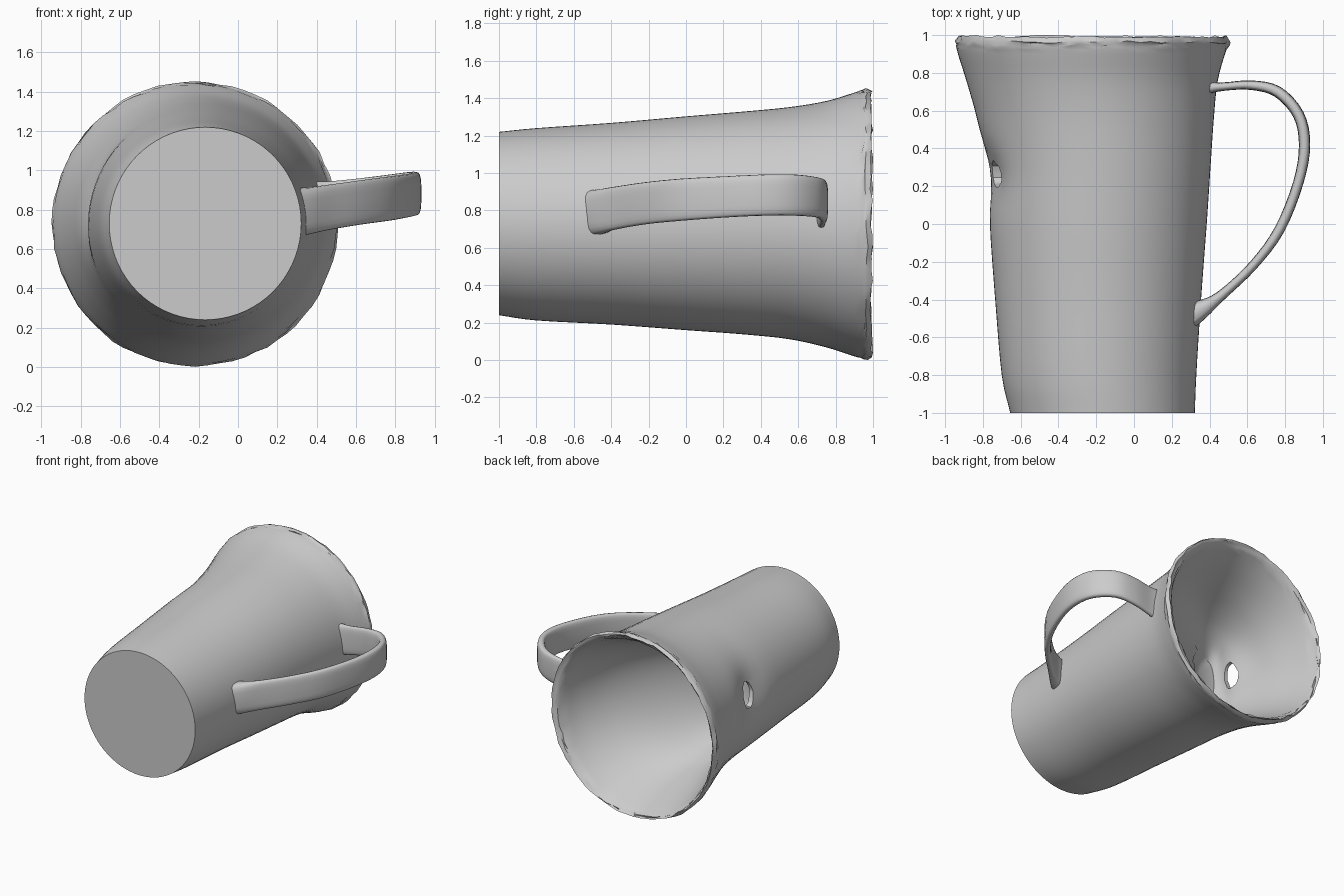
import bpy, bmesh, math, random
from mathutils import Vector

random.seed(4)
cube = bpy.data.objects.get("Cube")
if cube:
    bpy.data.objects.remove(cube, do_unlink=True)

clay = bpy.data.materials.new("grey clay")
clay.use_nodes = True
GREY = (0.6, 0.6, 0.6, 1.0)
clay.diffuse_color = GREY
clay.node_tree.nodes["Principled BSDF"].inputs["Base Color"].default_value = GREY


def spline(rows, steps):
    """Smoothly resample rows of numbers (Catmull-Rom)."""
    pts = [Vector(r) for r in rows]
    pts = [pts[0] * 2 - pts[1]] + pts + [pts[-1] * 2 - pts[-2]]
    out = []
    for a, b, c, d in zip(pts, pts[1:], pts[2:], pts[3:]):
        for i in range(steps):
            t = i / steps
            out.append(0.5 * (2 * b + (c - a) * t + (2 * a - 5 * b + 4 * c - d) * t * t
                              + (3 * b - a - 3 * c + d) * t ** 3))
    return out + [pts[-2]]


def loft(name, rings):
    """Skin a list of equal rings and cap both ends."""
    bm = bmesh.new()
    loops = [[bm.verts.new(p) for p in ring] for ring in rings]
    n = len(loops[0])
    for a, b in zip(loops, loops[1:]):
        for i in range(n):
            bm.faces.new((a[i], a[(i + 1) % n], b[(i + 1) % n], b[i]))
    bm.faces.new(loops[0])
    bm.faces.new(loops[-1])
    bmesh.ops.recalc_face_normals(bm, faces=bm.faces)
    mesh = bpy.data.meshes.new(name)
    bm.to_mesh(mesh)
    bm.free()
    mesh.materials.append(clay)
    obj = bpy.data.objects.new(name, mesh)
    bpy.context.collection.objects.link(obj)
    return obj


def smooth(obj, angle):
    bpy.ops.object.select_all(action='DESELECT')
    obj.select_set(True)
    bpy.context.view_layer.objects.active = obj
    bpy.ops.object.shade_smooth_by_angle(angle=math.radians(angle))


SEG = 72


def body_ring(row):
    """Ellipse across the jug's axis, with a dent in the spout side and a ragged lip."""
    y, x0, x1, z0, z1 = row
    ring = []
    for i in range(SEG):
        a = math.tau * i / SEG
        x = (x0 + x1) / 2 + (x1 - x0) / 2 * math.cos(a)
        z = (z0 + z1) / 2 + (z1 - z0) / 2 * math.sin(a)
        if x < -0.45:
            x += 0.05 * math.exp(-((y - 0.25) / 0.15) ** 2 - ((z - 0.86) / 0.2) ** 2)
        rough = 0.009 if y > 0.93 else 0.0
        ring.append((x + random.uniform(-rough, rough) * 0.6,
                     min(1.0, y + random.uniform(-rough, rough)),
                     z + random.uniform(-rough, rough) * 0.6))
    return ring


# Jug body: y, x min, x max, z min, z max
outside = [
    (-1.0, -.655, .322, .24, 1.22), (-.8, -.70, .33, .212, 1.24),
    (-.4, -.735, .355, .19, 1.268), (0, -.765, .385, .16, 1.303),
    (.3, -.785, .405, .138, 1.328), (.55, -.83, .422, .112, 1.352),
    (.75, -.885, .442, .068, 1.385), (.9, -.932, .482, .02, 1.43),
    (.965, -.945, .508, .005, 1.45)]
# Slanted hollow, shallow by the handle and deepest opposite it
inside = [
    (.993, -.932, .495, .014, 1.442), (.95, -.905, .445, .05, 1.40),
    (.8, -.86, .37, .12, 1.33), (.62, -.805, .24, .20, 1.27),
    (.45, -.765, .05, .29, 1.22), (.3, -.742, -.18, .42, 1.16),
    (.18, -.735, -.40, .55, 1.08), (.1, -.69, -.55, .68, 1.0)]
rows = spline(outside, 4) + spline(inside, 4)
body = loft("jug_body", [body_ring(r) for r in rows])

# Hole worn through the thin wall
cutter = loft("hole_cutter", [
    [(x, .26 + .07 * math.cos(math.tau * i / 14) * random.uniform(.85, 1.1),
      .84 + .10 * math.sin(math.tau * i / 14) * random.uniform(.9, 1.1)) for i in range(14)]
    for x in (-1.0, -.64)])
# Give both ends of the cutter the same outline
half = len(cutter.data.vertices) // 2
for i in range(half):
    a, b = cutter.data.vertices[i], cutter.data.vertices[i + half]
    b.co.y, b.co.z = a.co.y, a.co.z
cutter.hide_render = True
cut = body.modifiers.new("hole", 'BOOLEAN')
cut.operation = 'DIFFERENCE'
cut.solver = 'EXACT'
cut.object = cutter
bpy.ops.object.select_all(action='DESELECT')
body.select_set(True)
bpy.context.view_layer.objects.active = body
bpy.ops.object.modifier_apply(modifier=cut.name)
bpy.data.objects.remove(cutter, do_unlink=True)
smooth(body, 40)

# Strap handle: x, y, z of the centre, thickness, width
strap = [
    (.38, .72, .82, .07, .25), (.47, .727, .83, .045, .23), (.62, .735, .85, .05, .22),
    (.76, .70, .87, .06, .215), (.87, .58, .882, .06, .22), (.903, .42, .882, .06, .22),
    (.87, .22, .873, .055, .22), (.77, -.03, .857, .055, .225), (.63, -.22, .838, .05, .225),
    (.46, -.38, .812, .055, .23), (.36, -.45, .795, .10, .24), (.28, -.49, .785, .15, .25)]
path = spline(strap, 4)
rings = []
for i, p in enumerate(path):
    q, r = path[max(i - 1, 0)], path[min(i + 1, len(path) - 1)]
    tangent = Vector((r[0] - q[0], r[1] - q[1], 0)).normalized()
    normal = Vector((-tangent.y, tangent.x, 0))
    ring = []
    for k in range(20):
        a = math.tau * k / 20
        c, s = math.cos(a), math.sin(a)
        u = math.copysign(abs(c) ** .6, c) * p[3] / 2
        v = math.copysign(abs(s) ** .6, s) * p[4] / 2
        ring.append(Vector(p[:3]) + normal * u + Vector((0, 0, v)))
    rings.append(ring)
handle = loft("handle", rings)
smooth(handle, 50)
